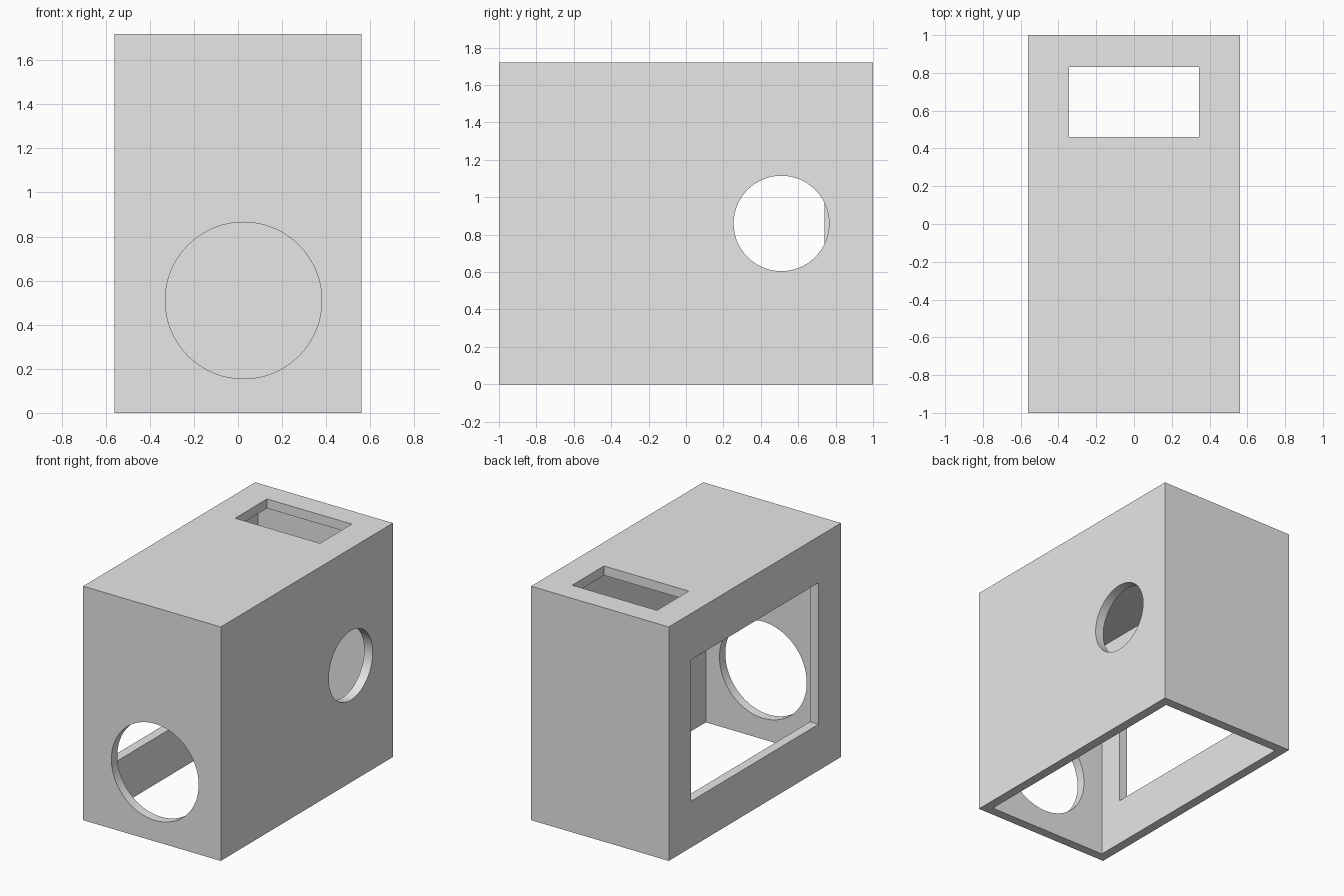
import bpy
import math

if "Cube" in bpy.data.objects:
    bpy.data.objects.remove(bpy.data.objects["Cube"], do_unlink=True)

W, D, H = 1.12, 2.0, 1.72   # outer size
T = 0.069                   # wall thickness

grey = bpy.data.materials.new("plain grey")
grey.use_nodes = True
colour = (0.8, 0.8, 0.8, 1)
grey.diffuse_color = colour
grey.node_tree.nodes["Principled BSDF"].inputs["Base Color"].default_value = colour


def box(name, x, y, z):
    """Box spanning the given (low, high) ranges."""
    bpy.ops.mesh.primitive_cube_add(size=1, location=[sum(r) / 2 for r in (x, y, z)])
    ob = bpy.context.object
    ob.name = name
    ob.scale = [r[1] - r[0] for r in (x, y, z)]
    bpy.ops.object.transform_apply(location=True, rotation=True, scale=True)
    return ob


def drill(name, radius, centre, rotation):
    """Round cutter whose axis is turned by rotation."""
    bpy.ops.mesh.primitive_cylinder_add(vertices=96, radius=radius, depth=0.4,
                                        location=centre, rotation=rotation)
    ob = bpy.context.object
    ob.name = name
    return ob


# Outer shell
housing = box("housing", (-W / 2, W / 2), (-D / 2, D / 2), (0, H))
housing.data.materials.append(grey)

# Hollow inside, open at the bottom, and one opening in four of the walls
cutters = [
    box("cavity", (T - W / 2, W / 2 - T), (T - D / 2, D / 2 - T), (-0.2, H - T)),
    box("top_slot", (-0.345, 0.345), (0.46, 0.83), (H - 0.2, H + 0.2)),
    box("side_window", (-W / 2 - 0.2, -W / 2 + 0.2), (-0.74, 0.74), (0.34, 1.38)),
    drill("front_hole", 0.355, (0.025, -D / 2, 0.51), (math.pi / 2, 0, 0)),
    drill("side_hole", 0.255, (W / 2, 0.51, 0.86), (0, math.pi / 2, 0)),
]

for cutter in cutters:
    cutter.hide_render = True
    cut = housing.modifiers.new(cutter.name, "BOOLEAN")
    cut.operation = "DIFFERENCE"
    cut.solver = "EXACT"
    cut.object = cutter
    bpy.ops.object.select_all(action="DESELECT")
    bpy.context.view_layer.objects.active = housing
    housing.select_set(True)
    bpy.ops.object.modifier_apply(modifier=cut.name)
    bpy.data.objects.remove(cutter, do_unlink=True)

# Smooth the round reveals, keep the corners sharp
bpy.ops.object.shade_smooth_by_angle(angle=math.radians(30))
